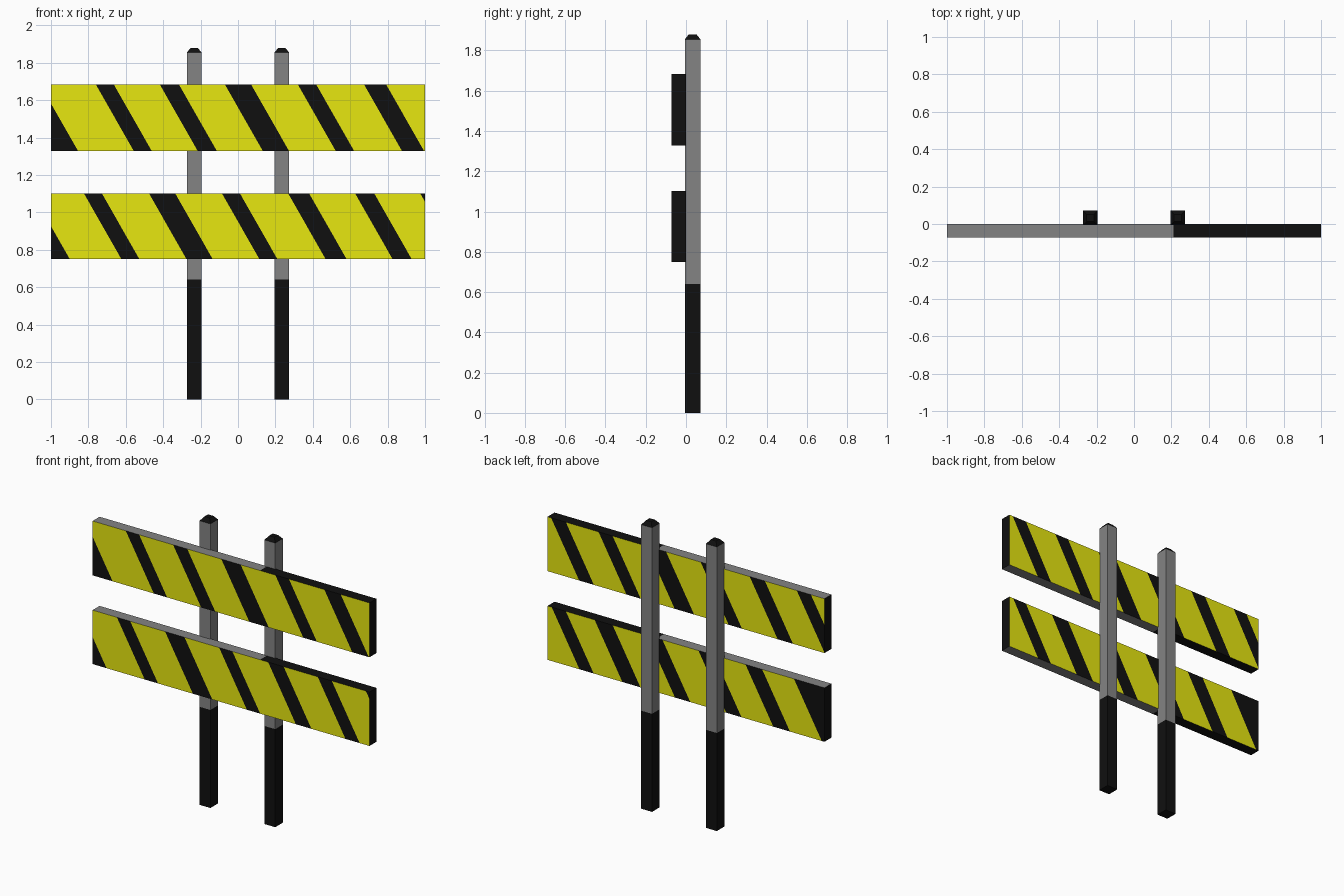
import bpy, bmesh
from mathutils import Vector

if "Cube" in bpy.data.objects:
    bpy.data.objects.remove(bpy.data.objects["Cube"])


def material(name, rgb):
    m = bpy.data.materials.new(name)
    m.diffuse_color = (*rgb, 1)
    m.use_nodes = True
    m.node_tree.nodes["Principled BSDF"].inputs["Base Color"].default_value = m.diffuse_color
    return m


MATS = [material("warning_yellow", (0.8, 0.8, 0.005)),
        material("black", (0.005, 0.005, 0.005)),
        material("metal_grey", (0.23, 0.23, 0.23))]
YELLOW, BLACK, GREY = range(3)
SLANT = 0.57   # sideways drift of a stripe per unit of height


def finish(bm, name):
    me = bpy.data.meshes.new(name)
    bmesh.ops.recalc_face_normals(bm, faces=bm.faces[:])
    bm.to_mesh(me)
    bm.free()
    for m in MATS:
        me.materials.append(m)
    ob = bpy.data.objects.new(name, me)
    bpy.context.collection.objects.link(ob)


def post(name, cx, cy=0.033, r=0.039):
    # square shaft with a dark foot and a small tapered dark cap
    bm = bmesh.new()
    rings = []
    for z, h in ((0, r), (0.64, r), (1.855, r), (1.88, 0.019)):
        rings.append([bm.verts.new((cx + sx * h, cy + sy * h, z))
                      for sx, sy in ((-1, -1), (1, -1), (1, 1), (-1, 1))])
    for a, b in zip(rings, rings[1:]):
        for i in range(4):
            j = (i + 1) % 4
            bm.faces.new((a[i], a[j], b[j], b[i]))
    bm.faces.new(rings[0][::-1])
    bm.faces.new(rings[-1])
    for f in bm.faces:
        z = f.calc_center_median().z
        f.material_index = GREY if 0.64 < z < 1.855 else BLACK
    finish(bm, name)


def board(name, z0, z1, front, back):
    # stripes are (start, end) fractions of the width along the top edge
    bm = bmesh.new()
    bmesh.ops.create_cube(bm, size=1)
    for v in bm.verts:
        v.co = (v.co.x * 2, -0.036 + v.co.y * 0.072, (z0 + z1) / 2 + v.co.z * (z1 - z0))
    # split top and bottom where grey turns black
    for x, side in ((0.21, 1), (-0.21, -1)):
        cut(bm, lambda n: n.z * side > 0.9, Vector((x, 0, 0)), Vector((1, 0, 0)))
    # cut slanted stripes into front and back
    for s, stripes in ((1, front), (-1, back)):
        for edge in (e for pair in stripes for e in pair):
            cut(bm, lambda n: n.y * s < -0.9,
                Vector((s * (2 * edge - 1), 0, z1)), Vector((s, 0, SLANT)))
    bm.normal_update()
    for f in bm.faces:
        c, n = f.calc_center_median(), f.normal
        if abs(n.y) > 0.9:
            s, stripes = (1, front) if n.y < 0 else (-1, back)
            t = (s * c.x + 1 - SLANT * (z1 - c.z)) / 2
            f.material_index = BLACK if any(a < t < b for a, b in stripes) else YELLOW
        elif n.z > 0.9:
            f.material_index = GREY if c.x < 0.21 else BLACK
        elif n.z < -0.9:
            f.material_index = GREY if c.x > -0.21 else BLACK
        else:
            f.material_index = BLACK
    finish(bm, name)


def cut(bm, pick, co, no):
    bm.normal_update()
    faces = [f for f in bm.faces if pick(f.normal)]
    geom = set(faces)
    for f in faces:
        geom.update(f.edges)
        geom.update(f.verts)
    bmesh.ops.bisect_plane(bm, geom=list(geom), dist=1e-5, plane_co=co, plane_no=no.normalized())


# two posts
post("left_post", -0.234)
post("right_post", 0.234)

# two striped boards
board("upper_board", 1.329, 1.684,
      [(-0.2, -0.029), (0.12, 0.168), (0.291, 0.342), (0.465, 0.535), (0.66, 0.709), (0.837, 0.896)],
      [(0.013, 0.066), (0.184, 0.235), (0.358, 0.428), (0.553, 0.601), (0.73, 0.785), (0.9, 0.951)])
board("lower_board", 0.75, 1.102,
      [(-0.2, -0.05), (0.088, 0.136), (0.262, 0.332), (0.457, 0.505), (0.634, 0.69), (0.813, 0.864), (0.987, 1.1)],
      [(0.015, 0.066), (0.17, 0.235), (0.36, 0.415), (0.545, 0.6), (0.715, 0.775), (0.89, 1.2)])
